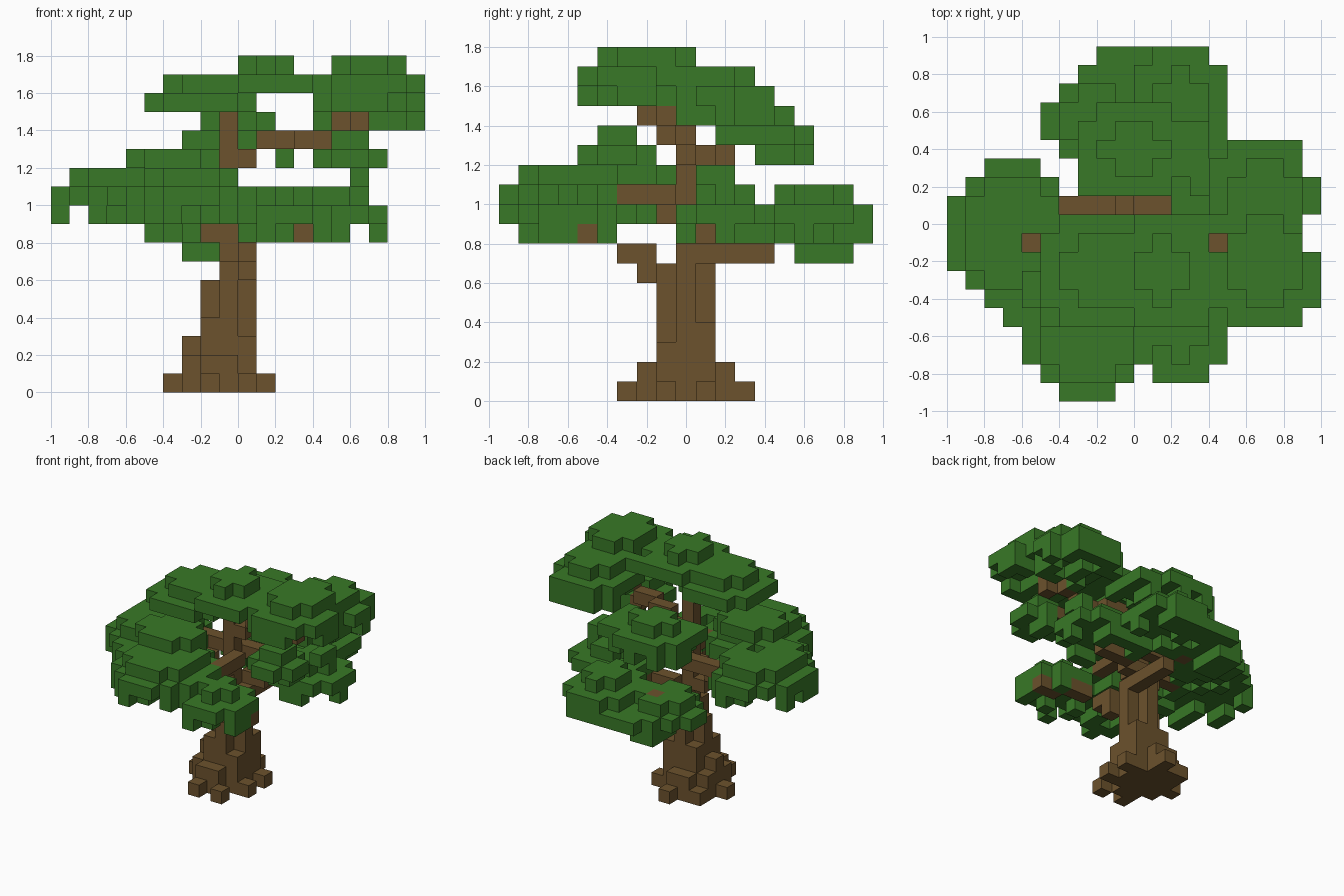
import bpy, bmesh, random
from mathutils import Vector

cube = bpy.data.objects.get("Cube")
if cube:
    bpy.data.objects.remove(cube)
random.seed(4)
CELL = 0.1


def material(name, rgb):
    mat = bpy.data.materials.new(name)
    mat.use_nodes = True
    color = (*rgb, 1)
    mat.diffuse_color = color
    mat.node_tree.nodes["Principled BSDF"].inputs["Base Color"].default_value = color
    return mat


leaf = material("leaf green", (0.04, 0.19, 0.02))
bark = material("bark brown", (0.15, 0.085, 0.026))
parts = {}      # part name -> (cells, material)
taken = set()   # every occupied cell


def add_part(name, cells, mat):
    cells = set(cells) - taken
    taken.update(cells)
    parts[name] = (cells, mat)


def slab(x0, x1, y0, y1, z, cut=0):
    """One layer of cells with its corners stepped off."""
    return {(x, y, z) for x in range(x0, x1) for y in range(y0, y1)
            if min(x - x0, x1 - 1 - x) + min(y - y0, y1 - 1 - y) >= cut}


def column(x0, x1, y0, y1, top):
    return set().union(*(slab(x0, x1, y0, y1, z) for z in range(top)))


def path(*points):
    """Cells along a branch, stepping from point to point."""
    cells = set()
    for a, b in zip(points, points[1:]):
        a, b = Vector(a), Vector(b)
        n = int(max(abs(c) for c in b - a))
        cells |= {tuple(round(c) for c in a.lerp(b, i / n)) for i in range(n + 1)}
    return cells


def clump(name, x0, x1, y0, y1, top, cut=1, skirt=True, extra=(), gaps=()):
    """Small cap, wide layer, and a ragged hanging rim; gaps are open columns."""
    small = min(x1 - x0, y1 - y0) < 5
    wide = slab(x0, x1, y0, y1, top - 1, cut)
    cells = slab(x0 + 1, x1 - 1, y0 + 1, y1 - 1, top, 0 if small else 1) | wide
    if skirt:
        for x, y, z in sorted(wide):
            near = [(x + 1, y, z), (x - 1, y, z), (x, y + 1, z), (x, y - 1, z)]
            rim = any(c not in wide for c in near)
            if random.random() < (0.6 if rim else 0.3):
                cells.add((x, y, z - 1))
    cells |= set(extra)
    add_part(name, {c for c in cells if c[:2] not in gaps}, leaf)


# Trunk, stepping inwards as it rises
trunk = column(-1, 0, -1, 1, 7) | column(-1, 0, 0, 2, 8) | column(0, 1, 0, 1, 8)
trunk |= column(0, 1, 1, 2, 4) | column(0, 1, -1, 0, 3)
trunk |= column(-2, -1, 0, 1, 6) | column(-2, -1, -1, 2, 4) | column(-3, -2, 0, 1, 3)
trunk |= path((-1, 0, 8), (-1, 0, 14))
add_part("trunk", trunk, bark)

# Flared roots
roots = slab(-3, 1, -2, 3, 1, 1) | slab(-3, 1, -2, 3, 0, 1)
roots |= {(-4, 0, 0), (-2, -3, 0), (0, -3, 0), (1, -1, 0),
          (1, 1, 0), (-1, 3, 0), (-3, 2, 0)}
add_part("roots", roots, bark)

# Branches
add_part("back_branch", path((0, 1, 7), (0, 4, 7), (-2, 6, 9)), bark)
add_part("front_branch", path((0, -2, 6), (0, -2, 7), (0, -3, 7), (1, -4, 8),
                              (3, -5, 8), (4, -5, 8)), bark)
add_part("front_right_branch",
         path((-1, -1, 9), (0, -1, 10), (0, -3, 10), (-2, -4, 10)), bark)
add_part("right_branch", path((-1, 0, 8), (-2, 0, 8), (-3, 0, 9), (-6, -1, 10)), bark)
add_part("cross_branch", path((-4, 1, 10), (1, 1, 10)), bark)
add_part("left_branch", path((0, 1, 8), (4, 2, 8)), bark)
add_part("upper_back_branch", path((-1, 1, 12), (0, 2, 12), (0, 3, 13)), bark)
add_part("upper_left_branch",
         path((0, 0, 12), (1, 0, 13), (4, -1, 13), (5, -1, 14), (6, -2, 14), (6, -2, 15)),
         bark)
add_part("middle_left_branch", path((4, -1, 13), (5, -2, 12), (6, -3, 12)), bark)

# Crown leaves
clump("crown_left_front", 4, 10, -5, 2, 17, gaps=[(4, -1), (9, 0), (9, -1)])
clump("crown_left_back", 4, 10, 0, 5, 16, gaps=[(9, 3)])
clump("crown_centre", -1, 4, -5, 1, 17, skirt=False, extra=slab(3, 4, -5, 1, 16))
clump("crown_right", -5, 1, -5, 1, 16, skirt=False)
clump("crown_back", -3, 3, 2, 7, 14, extra=slab(3, 4, 2, 6, 13) | {(-3, 2, 13)})
clump("middle_left", 4, 8, -5, -1, 13, skirt=False, extra=[(6, -3, 11), (6, -2, 11)])

# Lower leaves
add_part("front_right_cap", slab(-6, -1, -5, -1, 12, 1), leaf)
clump("front_right_leaves", -6, 1, -9, -1, 11, cut=2, extra=slab(-7, -6, -5, -3, 10))
clump("right_leaves", -10, -3, -4, 4, 11, cut=2, gaps=[(-6, -1), (-4, 2)])
clump("front_leaves", 0, 5, -8, -3, 10)
clump("left_leaves", 2, 8, 0, 5, 10, extra=slab(6, 7, 1, 3, 11))
clump("back_left_leaves", 0, 5, 4, 10, 10)
clump("back_right_leaves", -5, 1, 3, 9, 9, cut=2, skirt=False,
      extra=slab(-3, -1, 6, 9, 7) | slab(-2, 1, 8, 10, 8))


def build(name, cells, mat):
    """Mesh only the outer faces of a set of cells."""
    bm = bmesh.new()
    for cell in sorted(cells):
        centre = Vector((cell[0] + 0.5, cell[1], cell[2] + 0.5))
        for axis in range(3):
            for sign in (1, -1):
                n = [0, 0, 0]
                n[axis] = sign
                if tuple(c + d for c, d in zip(cell, n)) in taken:
                    continue
                n = Vector(n)
                u = Vector((n.y, n.z, n.x))
                v = n.cross(u)
                ring = [u + v, v - u, -u - v, u - v]
                bm.faces.new([bm.verts.new((centre + (n + r) / 2) * CELL) for r in ring])
    bmesh.ops.remove_doubles(bm, verts=bm.verts[:], dist=CELL / 100)
    mesh = bpy.data.meshes.new(name)
    bm.to_mesh(mesh)
    bm.free()
    mesh.materials.append(mat)
    bpy.context.collection.objects.link(bpy.data.objects.new(name, mesh))


for part, (cells, mat) in parts.items():
    build(part, cells, mat)
